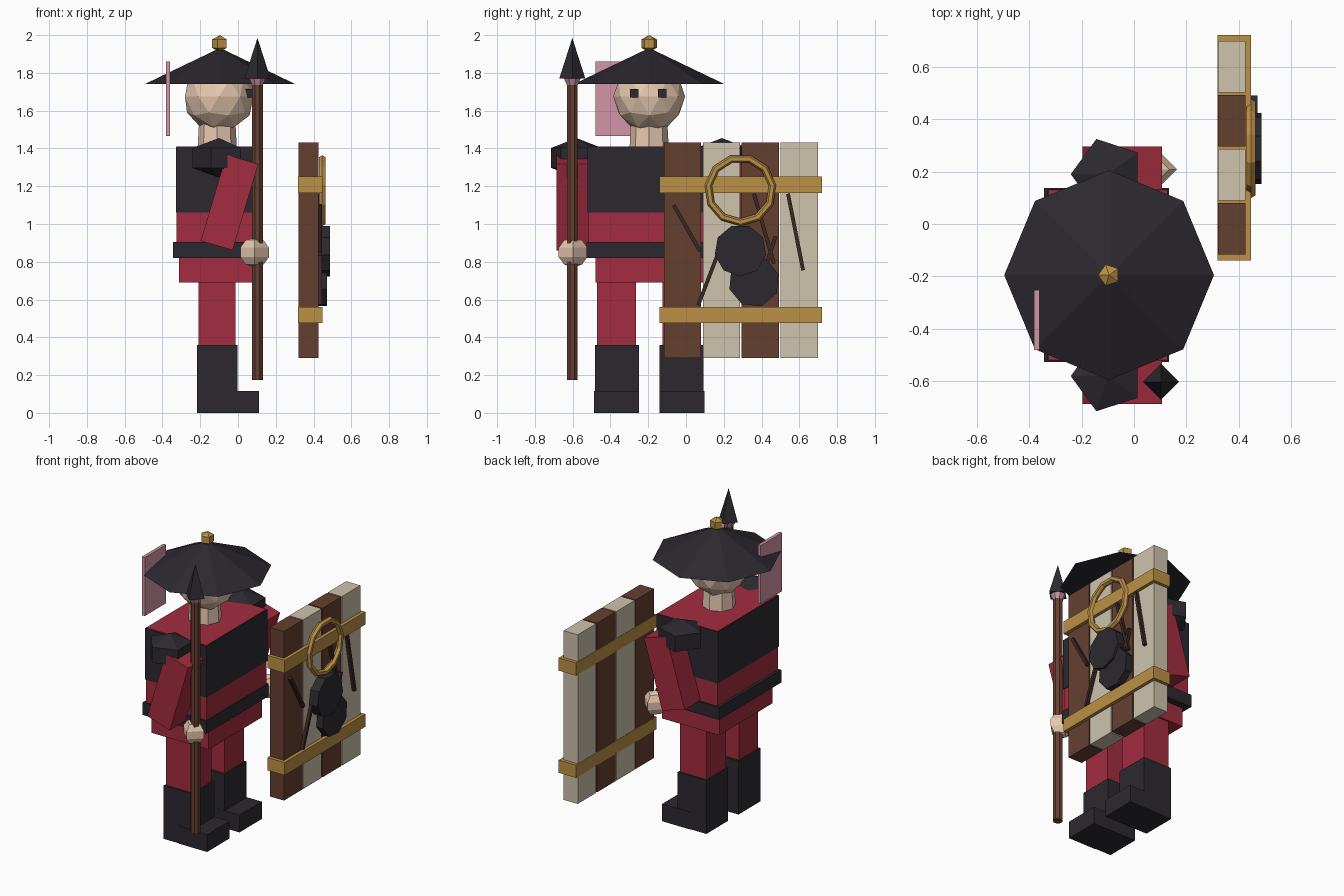
import bpy, bmesh
from math import pi, sin, cos, atan2, hypot, radians
from mathutils import Matrix, Vector

if "Cube" in bpy.data.objects:
    bpy.data.objects.remove(bpy.data.objects["Cube"])

COLORS = dict(black=(.025, .022, .028), red=(.37, .025, .05), skin=(.80, .58, .43),
              wood=(.13, .05, .03), dark=(.045, .02, .02), cream=(.62, .55, .42),
              gold=(.50, .28, .06), pink=(.65, .30, .38))
MATS = {}
for key, rgb in COLORS.items():
    MATS[key] = bpy.data.materials.new(key)
    MATS[key].diffuse_color = (*rgb, 1)

CX, CY = -0.095, -0.195      # body axis; the figure faces +x


def finish(name, bm, color, matrix=Matrix()):
    bmesh.ops.recalc_face_normals(bm, faces=bm.faces)
    me = bpy.data.meshes.new(name)
    bm.to_mesh(me)
    bm.free()
    me.materials.append(MATS[color])
    ob = bpy.data.objects.new(name, me)
    ob.matrix_world = matrix
    bpy.context.collection.objects.link(ob)
    return ob


def box(name, color, x, y, z, rot=Matrix()):
    """Box from (min, max) ranges, optionally turned about its centre."""
    bm = bmesh.new()
    bmesh.ops.create_cube(bm, size=1)
    size = [r[1] - r[0] for r in (x, y, z)]
    bmesh.ops.scale(bm, vec=size, verts=bm.verts)
    mid = Vector([sum(r) / 2 for r in (x, y, z)])
    return finish(name, bm, color, Matrix.Translation(mid) @ rot)


def lathe(name, color, loc, profile, n, phase=0.0, rot=Matrix()):
    """Faceted solid of revolution about local z from (radius, height) points."""
    bm = bmesh.new()
    rings = [[bm.verts.new((r * cos(phase + 2 * pi * i / n), r * sin(phase + 2 * pi * i / n), h))
              for i in range(n)] for r, h in profile]
    for a, b in zip(rings, rings[1:]):
        for i in range(n):
            j = (i + 1) % n
            bm.faces.new((a[i], a[j], b[j], b[i]))
    for ring, (r, h) in ((rings[0], profile[0]), (rings[-1], profile[-1])):
        if r > 0:
            bm.faces.new(ring)
    bmesh.ops.remove_doubles(bm, verts=bm.verts, dist=1e-5)
    return finish(name, bm, color, Matrix.Translation(loc) @ rot)


def ball(name, color, loc, r, rz, segs, rings, phase=0.0):
    prof = [(r * sin(pi * i / rings) if 0 < i < rings else 0, -rz * cos(pi * i / rings))
            for i in range(rings + 1)]
    return lathe(name, color, loc, prof, segs, phase)


# Torso, vest, belt, hips
box("torso", "red", (-.325, .125), (-.517, .127), (.86, 1.41))
box("vest", "black", (-.329, .129), (-.521, .131), (1.06, 1.407))
box("belt", "black", (-.343, .133), (-.527, .137), (.82, .905))
box("hips", "red", (-.312, .115), (-.48, .09), (.69, .84))

# Legs, boots and arms on both sides
tilt = Matrix.Rotation(radians(16.6), 4, 'Y')
for side, s in (("right", -1), ("left", 1)):
    def span(lo, hi):
        return tuple(sorted((CY + s * lo, CY + s * hi)))
    box(side + "_leg", "red", (-.21, -.012), span(.07, .275), (.34, .72))
    box(side + "_boot", "black", (-.217, -.002), span(.055, .288), (0, .36))
    box(side + "_boot_toe", "black", (-.1, .11), span(.054, .292), (0, .117))
    box(side + "_sleeve", "red", (-.133, .043), span(.317, .491), (.876, 1.352), tilt)
    ball(side + "_shoulder_pad", "black", (-.1, CY + s * .385, 1.35), .163, .105, 5, 3, pi)
    ball(side + "_hand", "skin", (.088, CY + s * .403, .85), .08, .08, 4, 5)

# Neck, head, eyes
lathe("neck", "skin", (CX - .015, CY, 0), [(.105, 1.38), (.095, 1.56)], 8)
bm = bmesh.new()
bmesh.ops.create_icosphere(bm, subdivisions=2, radius=.19)
finish("head", bm, "skin", Matrix.Translation((CX - .005, CY, 1.675)))
for y in (-.274, -.125):
    box("eye", "black", (.03, .088), (y - .022, y + .022), (1.67, 1.715))

# Hat with knob and hanging tag
lathe("hat", "black", (CX, CY, 0), [(.40, 1.74), (.025, 1.92)], 8)
ball("hat_knob", "gold", (CX, CY, 1.955), .049, .045, 5, 3, pi)
box("hat_tag", "pink", (-.382, -.36), (-.48, -.252), (1.465, 1.86))

# Spear
lathe("spear_shaft", "wood", (.103, -.602, 0), [(.031, .175), (.031, 1.76)], 8, pi / 8)
lathe("spear_collar", "pink", (.103, -.602, 0), [(.031, 1.735), (.05, 1.775)], 8, pi / 8)
lathe("spear_head", "black", (.103, -.602, 0), [(.069, 1.77), (0, 1.985)], 4)

# Plank shield with two straps
for i in range(4):
    y = -.117 + i * .206
    box("shield_plank", ("wood", "cream")[i % 2], (.32, .425), (y, y + .197), (.29, 1.432))
for z in (.475, 1.165):
    box("shield_strap", "gold", (.318, .447), (-.14, .72), (z, z + .086))

# Ring hung on the shield front
face_x = Matrix.Rotation(pi / 2, 4, 'Y')
bpy.ops.mesh.primitive_torus_add(major_segments=11, minor_segments=6, major_radius=.171,
                                 minor_radius=.02, location=(.446, .288, 1.18),
                                 rotation=(0, pi / 2, 0))
ring = bpy.context.object
ring.name = "shield_ring"
ring.data.materials.append(MATS["gold"])

# Dark discs on the shield front
lathe("upper_disc", "black", (.42, .288, .86), [(.138, 0), (.138, .067)], 9, 0, face_x)
lathe("lower_disc", "black", (.42, .36, .695), [(.136, 0), (.136, .052)], 8, .3, face_x)

# Thin sticks lying across the planks: y0, z0, y1, z1
for y0, z0, y1, z1 in ((-.065, 1.1, .075, .855), (.065, .57, .21, .95), (.36, 1.16, .465, .79),
                       (.43, .8, .475, .935), (.54, 1.16, .62, .755)):
    y, z, h = (y0 + y1) / 2, (z0 + z1) / 2, hypot(y1 - y0, z1 - z0) / 2
    turn = Matrix.Rotation(-atan2(y1 - y0, z1 - z0), 4, 'X')
    box("shield_stick", "dark", (.42, .445), (y - .01, y + .01), (z - h, z + h), turn)

for m in bpy.data.materials:
    if m.users and not m.is_grease_pencil:
        m.use_nodes = True
        m.node_tree.nodes["Principled BSDF"].inputs["Base Color"].default_value = m.diffuse_color
